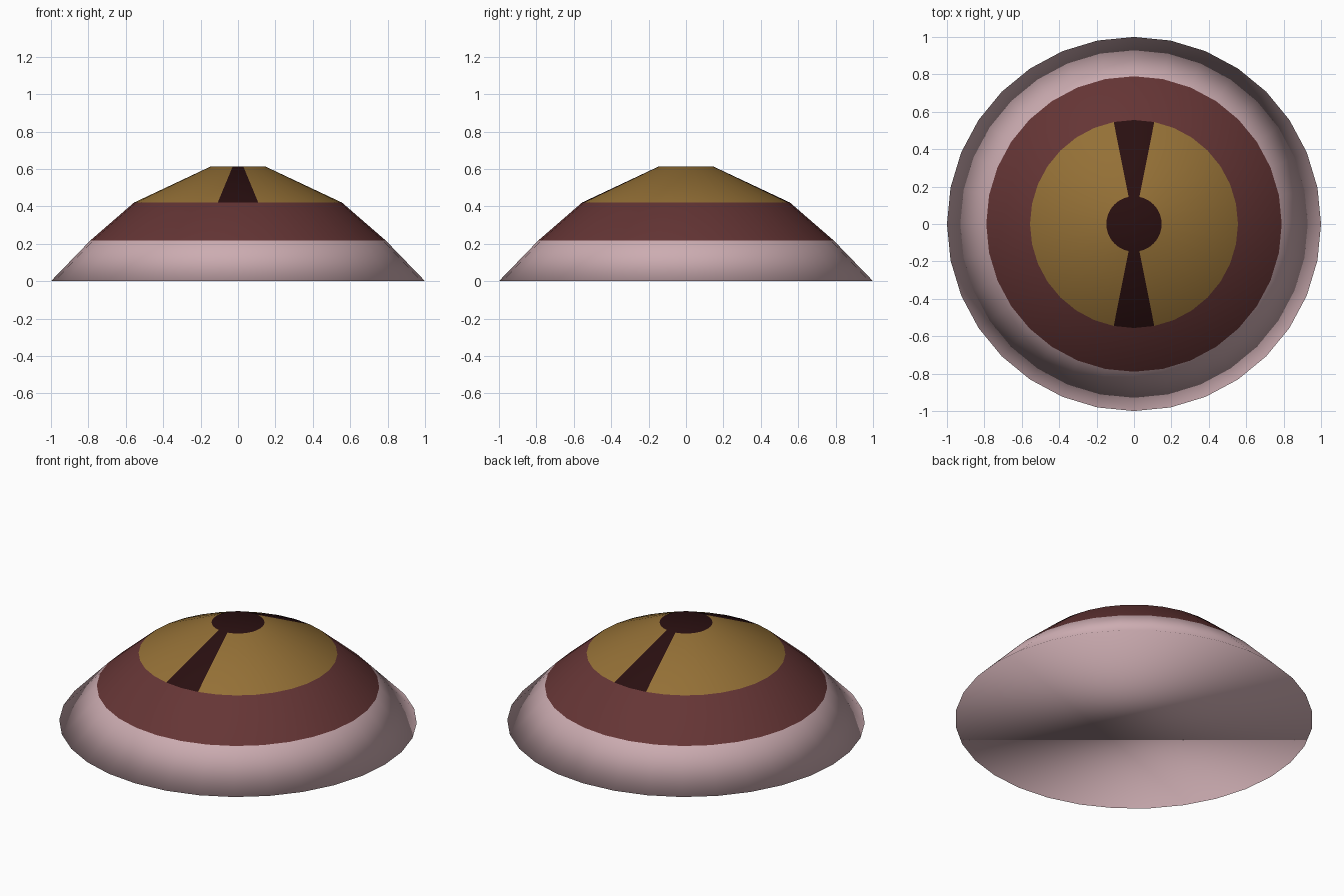
import bpy, bmesh, math

if "Cube" in bpy.data.objects:
    bpy.data.objects.remove(bpy.data.objects["Cube"])

SIDES = 32
# (radius, height) of each ring, from the base rim up to the pupil
RINGS = [(1.0, 0.0), (0.79, 0.217), (0.556, 0.42), (0.148, 0.612)]


def material(name, rgb):
    """Flat colour given as 0-255 display values, stored linear."""
    mat = bpy.data.materials.new(name)
    mat.diffuse_color = [((c / 255 + 0.055) / 1.055) ** 2.4 for c in rgb] + [1]
    mat.use_nodes = True
    mat.node_tree.nodes["Principled BSDF"].inputs["Base Color"].default_value = mat.diffuse_color
    return mat


WHITE, RED, GOLD, DARK = range(4)
mats = [material("pale pink", (204, 172, 177)),
        material("dark red", (101, 53, 53)),
        material("gold iris", (148, 112, 54)),
        material("pupil black", (41, 15, 16))]

bm = bmesh.new()

# Rings of the dome
rings = [[bm.verts.new((r * math.cos(math.tau * i / SIDES),
                        r * math.sin(math.tau * i / SIDES), z))
          for i in range(SIDES)] for r, z in RINGS]

# Base and pupil caps
bm.faces.new(rings[0][::-1]).material_index = WHITE
bm.faces.new(rings[-1]).material_index = DARK

# Bands; the iris has a two-face-wide dark slit at front and back
slit = {SIDES // 4 - 1, SIDES // 4, 3 * SIDES // 4 - 1, 3 * SIDES // 4}
for band, (low, high) in enumerate(zip(rings, rings[1:])):
    for i in range(SIDES):
        j = (i + 1) % SIDES
        face = bm.faces.new((low[i], low[j], high[j], high[i]))
        face.material_index = DARK if band == GOLD and i in slit else band

# Smooth all over, rim included
for face in bm.faces:
    face.smooth = True

mesh = bpy.data.meshes.new("eye_dome")
bm.to_mesh(mesh)
bm.free()
for mat in mats:
    mesh.materials.append(mat)
bpy.context.collection.objects.link(bpy.data.objects.new("eye_dome", mesh))
